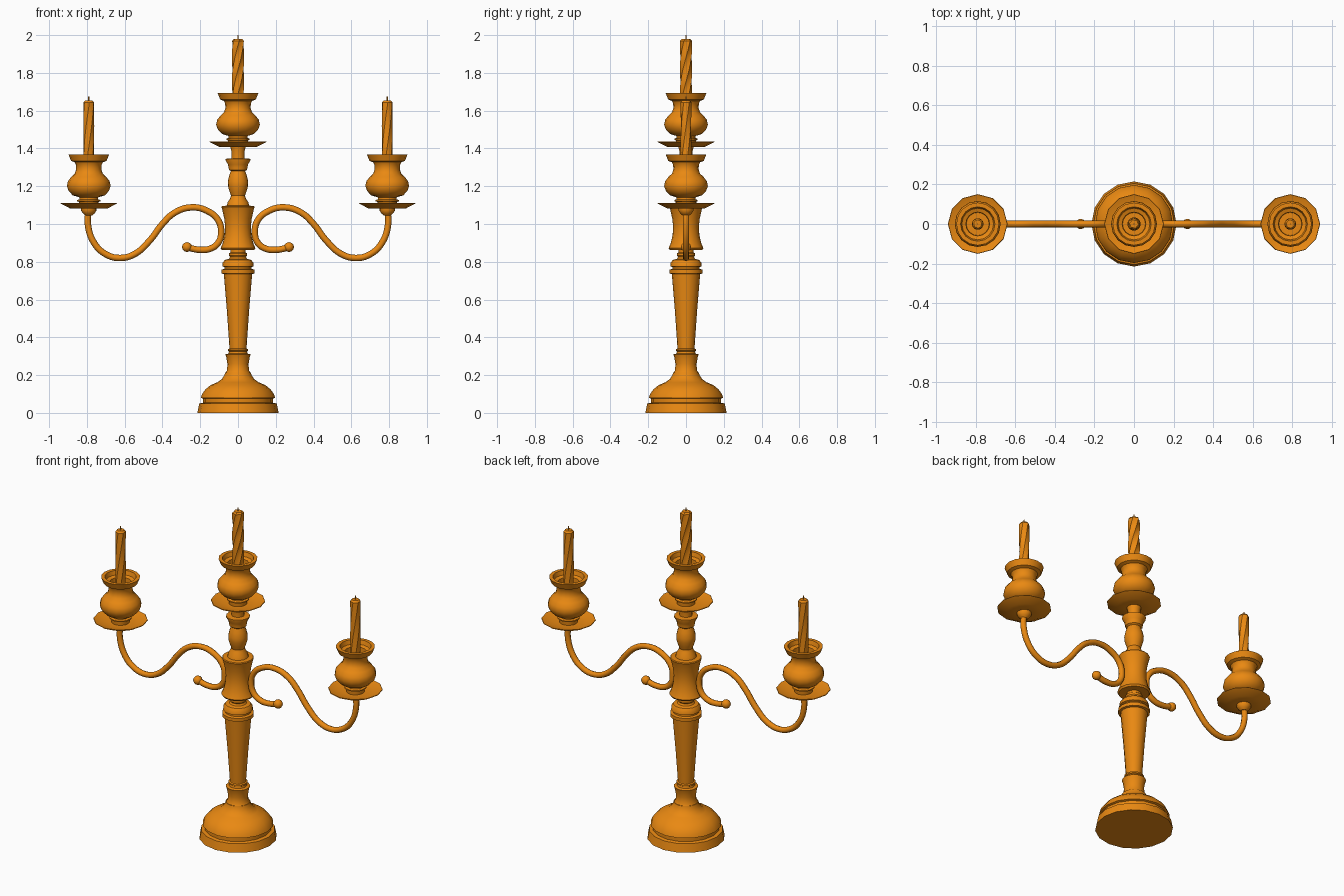
import bpy, bmesh
from math import sin, cos, pi, radians

gold = bpy.data.materials.new("warm_gold")
gold.diffuse_color = (0.82, 0.25, 0.006, 1)


def finish(name, bm, angle=35):
    bmesh.ops.recalc_face_normals(bm, faces=bm.faces[:])
    me = bpy.data.meshes.new(name)
    bm.to_mesh(me)
    bm.free()
    me.shade_smooth()
    me.set_sharp_from_angle(angle=radians(angle))
    me.materials.append(gold)
    ob = bpy.data.objects.new(name, me)
    bpy.context.collection.objects.link(ob)
    return ob


def lathe(name, profile, x=0, z=0, sides=16, twist=0.0, lobe=0.0):
    """Revolve (radius, height) points; twist/lobe give spiral flutes."""
    bm = bmesh.new()
    rings = []
    for i, (r, h) in enumerate(profile):
        ring = []
        for k in range(sides):
            a = 2 * pi * k / sides + twist * i
            rr = r * (1 - lobe * (k % 2))
            ring.append(bm.verts.new((x + rr * cos(a), rr * sin(a), z + h)))
        rings.append(ring)
    for lo, hi in zip(rings, rings[1:]):
        for k in range(sides):
            n = (k + 1) % sides
            bm.faces.new((lo[k], lo[n], hi[n], hi[k]))
    bm.faces.new(rings[0][::-1])
    bm.faces.new(rings[-1])
    return finish(name, bm)


# Stepped, domed foot
lathe("base", [(.215, 0), (.205, .05), (.185, .054), (.185, .076), (.197, .08),
               (.19, .10), (.172, .125), (.145, .147), (.108, .163), (.10, .168),
               (.085, .18), (.072, .20), (.068, .215)])

# Lower collar and tapered column
lathe("lower_collar", [(.068, .21), (.058, .225), (.056, .26), (.062, .295), (.067, .31),
                       (.05, .314), (.048, .325), (.054, .329), (.054, .337),
                       (.046, .341), (.044, .35)])
lathe("column", [(.045, .34), (.058, .53), (.075, .735), (.088, .738), (.088, .758),
                 (.072, .762), (.072, .772), (.083, .776), (.081, .795), (.07, .81),
                 (.048, .815), (.042, .825), (.047, .832), (.047, .845), (.04, .85), (.04, .87)])

# Waisted hub carrying the arms
lathe("hub", [(.085, .862), (.092, .872), (.082, .895), (.071, .94), (.068, .985),
              (.073, 1.03), (.083, 1.075), (.088, 1.09), (.085, 1.095), (.05, 1.098)])

# Upper baluster
lathe("baluster", [(.06, 1.09), (.055, 1.115), (.042, 1.135), (.037, 1.15), (.044, 1.17),
                   (.053, 1.2), (.054, 1.225), (.047, 1.255), (.038, 1.28), (.048, 1.287),
                   (.05, 1.3), (.053, 1.315), (.066, 1.338), (.066, 1.345), (.035, 1.348),
                   (.035, 1.385), (.042, 1.415)])

# Heights for the holders are relative to the drip plate rim
PLATE = [(.05, -.027), (.10, -.026), (.151, 0), (.149, .003), (.10, -.014), (.05, -.014)]
CUP = [(.05, -.016), (.052, .008), (.062, .011), (.062, .018), (.05, .022), (.05, .032),
       (.085, .043), (.106, .065), (.116, .092), (.11, .118), (.093, .14), (.074, .158),
       (.067, .18), (.068, .205), (.075, .218), (.094, .225), (.098, .235), (.108, .26),
       (.087, .26), (.08, .235), (.06, .228), (.058, .195)]


def holder(prefix, x, z, fluted):
    lathe(prefix + "_drip_plate", PLATE, x, z, sides=12)
    lathe(prefix + "_cup", CUP, x, z)
    r, lobe, twist = (.033, .2, .2) if fluted else (.029, .06, .12)
    n = 14
    body = [(r, .19 + .345 * i / n) for i in range(n + 1)]
    lathe(prefix + "_candle", body + [(r * .72, .545)], x, z, 12, twist, lobe)
    lathe(prefix + "_wick", [(.003, .54), (.003, .566)], x, z, 6)


# Scrolled arm centre line, from the socket to the curled tip
PATH = [(.79, 1.08), (.795, 1.0), (.76, .897), (.70, .84), (.625, .82), (.545, .842),
        (.465, .915), (.40, 1.0), (.335, 1.06), (.245, 1.088), (.16, 1.068),
        (.105, 1.02), (.089, .955), (.105, .90), (.145, .87), (.20, .863), (.268, .876)]


def arm(prefix, s):
    cu = bpy.data.curves.new(prefix + "_arm", "CURVE")
    cu.dimensions = "3D"
    cu.bevel_depth = .017
    cu.bevel_resolution = 2
    cu.resolution_u = 5
    cu.use_fill_caps = True
    sp = cu.splines.new("BEZIER")
    sp.bezier_points.add(len(PATH) - 1)
    for p, (x, z) in zip(sp.bezier_points, PATH):
        p.co = (s * x, 0, z)
        p.handle_left_type = p.handle_right_type = "AUTO"
    cu.materials.append(gold)
    bpy.context.collection.objects.link(bpy.data.objects.new(prefix + "_arm", cu))
    # Ball tip
    bm = bmesh.new()
    bmesh.ops.create_uvsphere(bm, u_segments=12, v_segments=8, radius=.026)
    finish(prefix + "_scroll_tip", bm).location = (s * .27, 0, .878)
    # Socket beneath the plate
    lathe(prefix + "_socket", [(.018, 1.045), (.03, 1.055), (.04, 1.07), (.04, 1.085)], s * .79)


holder("centre", 0, 1.434, True)
for prefix, s in (("left", -1), ("right", 1)):
    arm(prefix, s)
    holder(prefix, s * .79, 1.109, False)
